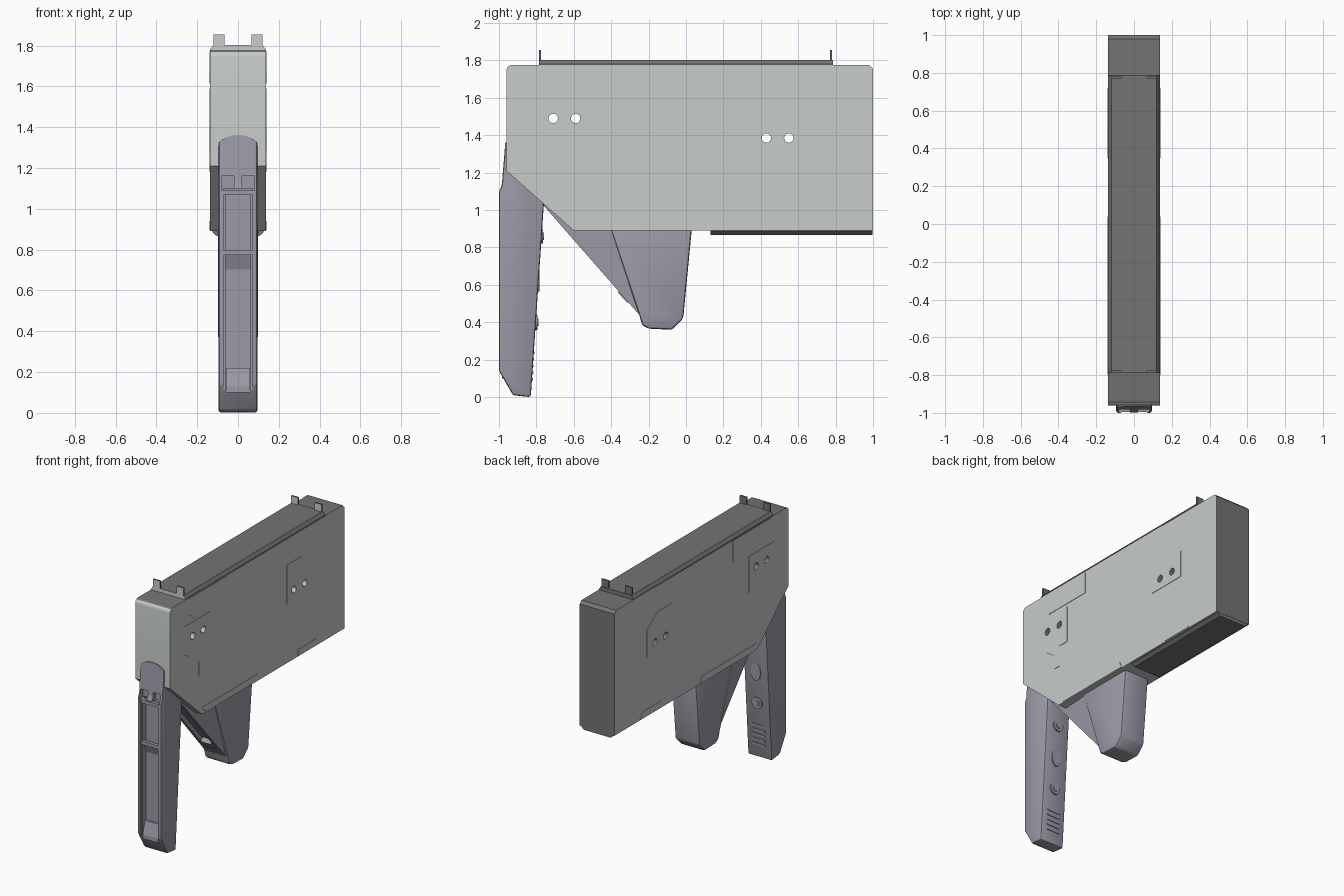
import bpy, bmesh, math
from mathutils import Vector

old = bpy.data.objects.get("Cube")
if old:
    bpy.data.objects.remove(old, do_unlink=True)


def material(name, rgb):
    m = bpy.data.materials.new(name)
    m.use_nodes = True
    m.diffuse_color = (*rgb, 1)
    node = next(n for n in m.node_tree.nodes if n.type == 'BSDF_PRINCIPLED')
    node.inputs["Base Color"].default_value = (*rgb, 1)
    node.inputs["Roughness"].default_value = 0.7
    return m


LIGHT = material("light_grey", (0.57, 0.605, 0.595))
DARK = material("dark_grey", (0.175, 0.175, 0.17))
VIOLET = material("violet_grey", (0.335, 0.325, 0.385))


def prism(name, pts, lo, hi, mats, axis='x', bevel=0, taper=None):
    """Extrude a profile: (y, z) along x, or (x, z) along y."""
    bm = bmesh.new()
    rings = []
    for e in (lo, hi):
        ring = []
        for i, (a, z) in enumerate(pts):
            s = taper[i] if taper else 1
            ring.append(bm.verts.new((e * s, a, z) if axis == 'x' else (a, e, z)))
        rings.append(ring)
        bm.faces.new(ring)
    n = len(pts)
    for i in range(n):
        j = (i + 1) % n
        bm.faces.new((rings[0][i], rings[0][j], rings[1][j], rings[1][i]))
    bmesh.ops.recalc_face_normals(bm, faces=bm.faces)
    if bevel:
        bmesh.ops.bevel(bm, geom=bm.edges[:], offset=bevel, segments=2,
                        profile=0.5, affect='EDGES', clamp_overlap=True)
    me = bpy.data.meshes.new(name)
    bm.to_mesh(me)
    bm.free()
    for m in mats:
        me.materials.append(m)
    ob = bpy.data.objects.new(name, me)
    bpy.context.collection.objects.link(ob)
    return ob


def rect(a0, a1, z0, z1):
    return [(a0, z0), (a1, z0), (a1, z1), (a0, z1)]


def oval(a, z, ra, rz, n=24):
    return [(a + ra * math.cos(t * math.tau / n), z + rz * math.sin(t * math.tau / n))
            for t in range(n)]


def boolean(ob, cutter, op='DIFFERENCE', keep=False):
    mod = ob.modifiers.new("cut", 'BOOLEAN')
    mod.operation, mod.object, mod.solver = op, cutter, 'EXACT'
    bpy.context.view_layer.objects.active = ob
    bpy.ops.object.modifier_apply(modifier=mod.name)
    if not keep:
        bpy.data.objects.remove(cutter, do_unlink=True)


def paint(ob, rule):
    for p in ob.data.polygons:
        p.material_index = 1 if rule(p.normal) else 0


# Main housing with rounded upper corners and sloping lower front
W = 0.137
corner = [(-0.93 - 0.03 * math.sin(a), 1.745 + 0.03 * math.cos(a))
          for a in [i * math.pi / 10 for i in range(6)]]
body = prism("housing", [(-0.96, 1.21), (-0.6, 0.89), (1, 0.89), (1, 1.755),
                         (0.98, 1.775)] + corner, -W, W, [LIGHT, DARK])

# Slightly raised side panels
panels = []
outlines = {
    "rear_panel": [(0.35, 1.31), (0.64, 1.31), (0.64, 1.5), (0.52, 1.59), (0.35, 1.59)],
    "front_panel": [(-0.8, 1.39), (-0.64, 1.28), (-0.64, 1.18), (-0.59, 1.18),
                    (-0.59, 1.33), (-0.51, 1.33), (-0.51, 1.59), (-0.8, 1.59)],
    "upper_panel": [(-0.7, 1.615), (-0.33, 1.615), (-0.33, 1.77), (-0.76, 1.77), (-0.76, 1.67)],
    "lower_front_panel": [(-0.56, 0.895), (0.04, 0.895), (0.02, 0.94), (-0.6, 0.94)],
    "lower_rear_panel": [(0.48, 0.895), (0.72, 0.895), (0.68, 0.94), (0.48, 0.94)],
}
for name, pts in outlines.items():
    for side, s in (("left", 1), ("right", -1)):
        panels.append(prism(f"{side}_{name}", pts, s * (W - 0.002), s * (W + 0.003), [LIGHT]))

# Through holes in the housing and the panels around them
for y, z in ((-0.71, 1.49), (-0.59, 1.49), (0.43, 1.385), (0.55, 1.385)):
    cutter = prism("hole_cutter", oval(y, z, 0.025, 0.025), -0.3, 0.3, [LIGHT])
    cutter.hide_render = True
    for p in panels:
        if p.name.endswith("rear_panel" if y > 0 else "front_panel") and "lower" not in p.name:
            boolean(p, cutter, keep=True)
    boolean(body, cutter)
paint(body, lambda n: n.y > 0.6 or n.z > 0.85)

# Top cover and its upright tabs
cover = prism("top_cover", [(-W, 1.77), (W, 1.77), (W, 1.78), (0.12, 1.803),
                            (-0.12, 1.803), (-W, 1.78)], -0.785, 0.785, [DARK, LIGHT], 'y')
paint(cover, lambda n: n.y < -0.7)
for y, end in ((-0.78, "front"), (0.775, "rear")):
    for s, side in ((1, "left"), (-1, "right")):
        tab = prism(f"{end}_{side}_tab", rect(s * 0.065, s * 0.12, 1.78, 1.855),
                    y - 0.006, y + 0.006, [DARK, LIGHT], 'y')
        paint(tab, lambda n: n.y < -0.7)

# Bottom rail
prism("bottom_rail", [(-0.125, 0.9), (0.125, 0.9), (0.125, 0.885), (0.105, 0.867),
                      (-0.105, 0.867), (-0.125, 0.885)], 0.13, 0.998, [DARK], 'y')

# Front leg with a domed cap on the housing
leg = prism("front_leg", [(-0.925, 0.01), (-0.83, 0), (-0.758, 1.06), (-0.86, 1.4),
                          (-0.963, 1.4), (-0.985, 1.13), (-1, 1.1), (-1, 0.14)],
            -0.095, 0.095, [VIOLET], bevel=0.012)
dome = [(0.095 * math.cos(a) / math.cos(math.pi / 4), 1.235 + 0.127 * math.sin(a))
        for a in [math.pi / 4 + i * math.pi / 20 for i in range(11)]]
boolean(leg, prism("dome_cutter", [(-0.11, -0.1), (0.11, -0.1), (0.11, 1.3)] + dome +
                   [(-0.11, 1.3)], -1.2, -0.6, [VIOLET], 'y'), 'INTERSECT')
# Channel in the leg front, with a two-pronged upper end
boolean(leg, prism("channel_cutter", rect(-0.07, 0.07, 0.11, 1.1), -1.1, -0.945, [VIOLET], 'y'))
for s in (1, -1):
    boolean(leg, prism("notch_cutter", rect(s * 0.02, s * 0.08, 1.09, 1.16),
                       -1.1, -0.955, [VIOLET], 'y'))
# Cross bars, wedges and edge rails in the channel
for i, z in enumerate((1.08, 0.785)):
    prism(f"channel_bar_{i + 1}", rect(-0.994, -0.97, z - 0.012, z + 0.012),
          -0.072, 0.072, [VIOLET])
prism("channel_middle_wedge", [(-0.94, 0.69), (-0.94, 0.78), (-0.975, 0.78)],
      -0.072, 0.072, [VIOLET])
prism("channel_lower_wedge", [(-0.94, 0.1), (-0.985, 0.1), (-0.985, 0.13), (-0.96, 0.22),
                              (-0.94, 0.22)], -0.06, 0.06, [VIOLET])
for s, side in ((1, "left"), (-1, "right")):
    prism(f"{side}_channel_rail", rect(-0.985, -0.94, 0.11, 1.09),
          s * 0.062, s * 0.072, [VIOLET])


def back_y(z):
    return -0.83 + 0.068 * z


# Round buttons, oval plate and grip ribs on the leg back
for i, z in enumerate((0.86, 0.4)):
    for part, r, d in (("ring", 0.04, 0.008), ("centre", 0.02, 0.013)):
        prism(f"button_{part}_{i + 1}", oval(0, z, r, r), back_y(z) - 0.02,
              back_y(z) + d, [VIOLET], 'y')
prism("oval_plate", oval(0, 0.63, 0.038, 0.065), back_y(0.63) - 0.02,
      back_y(0.63) + 0.005, [VIOLET], 'y')
for i in range(5):
    z = 0.09 + 0.035 * i
    prism(f"grip_rib_{i + 1}", rect(-0.05, 0.05, z, z + 0.012), back_y(z) - 0.02,
          back_y(z) + 0.005, [VIOLET], 'y')

# Middle bracket under the housing
prism("middle_bracket", [(0.038, 0.97), (-0.015, 0.42), (-0.075, 0.36), (-0.2, 0.366),
                         (-0.235, 0.385), (-0.25, 0.44), (-0.427, 0.97)],
      -0.098, 0.098, [VIOLET], bevel=0.014)

# Tapered brace running forward from the bracket, with a slot in its front
brace = prism("sloping_brace", [(-0.25, 0.44), (-0.2, 0.46), (-0.36, 0.97), (-0.6, 1.1),
                                (-0.78, 1.045)], -0.096, 0.096, [VIOLET],
              taper=[0.85, 1, 1, 0.85, 0.75])
boolean(brace, prism("slot_cutter", [(-0.74, 0.91), (-0.39, 0.52), (-0.33, 0.57), (-0.68, 0.97)],
                     -0.05, 0.05, [VIOLET]))
prism("brace_catch", [(-0.365, 0.56), (-0.315, 0.505), (-0.29, 0.53), (-0.34, 0.585)],
      -0.04, 0.04, [VIOLET])

# Smooth the rounded parts while keeping hard edges
for ob in bpy.context.view_layer.objects:
    ob.select_set(ob.type == 'MESH' and ob.name in ("housing", "front_leg", "middle_bracket"))
bpy.context.view_layer.objects.active = body
bpy.ops.object.shade_smooth_by_angle(angle=math.radians(30))
